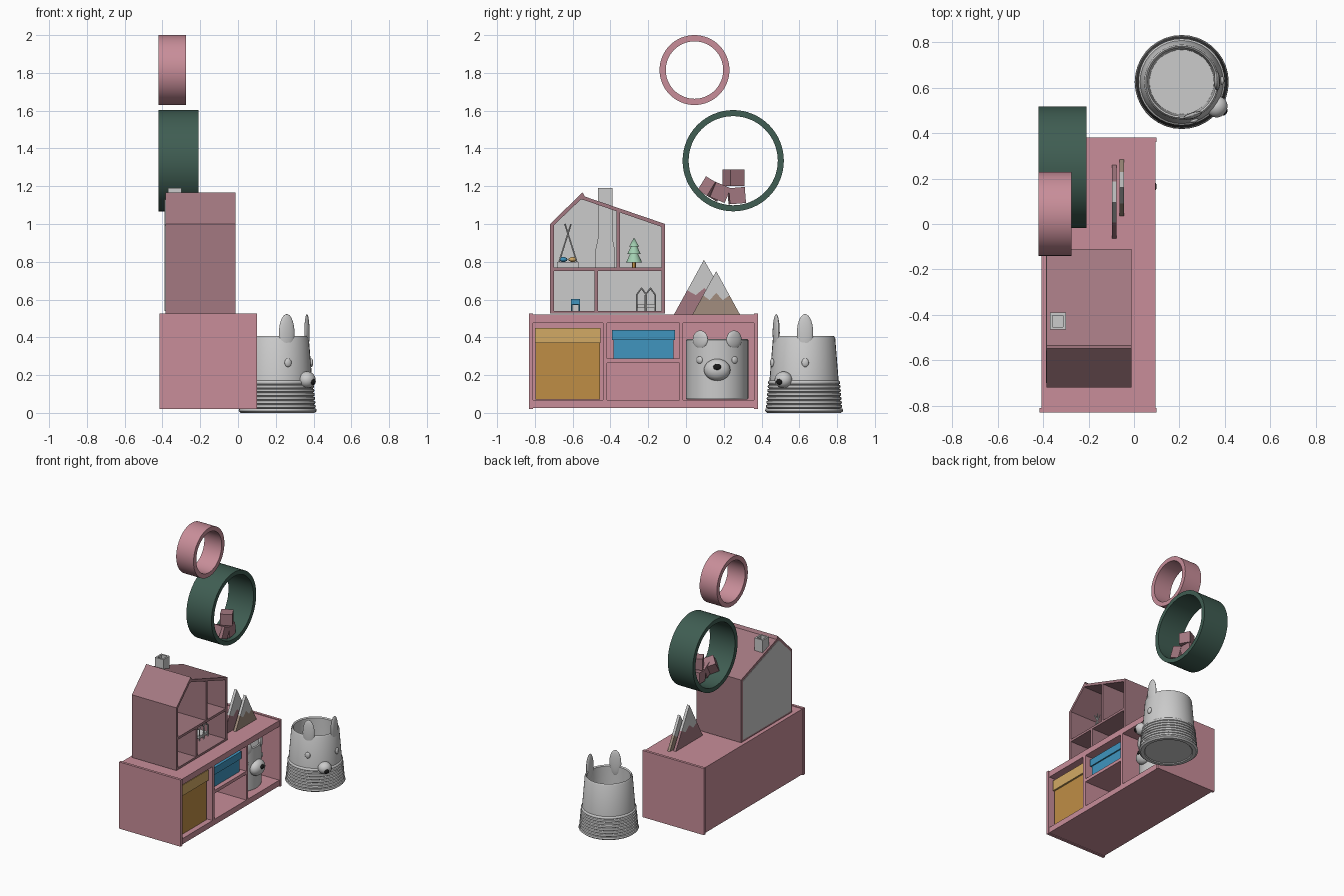
import bpy, bmesh, math
from mathutils import Vector, Matrix

if "Cube" in bpy.data.objects:
    bpy.data.objects.remove(bpy.data.objects["Cube"])


def mat(name, r, g, b):
    m = bpy.data.materials.new(name)
    m.diffuse_color = (r, g, b, 1)
    m.use_nodes = True
    m.node_tree.nodes["Principled BSDF"].inputs["Base Color"].default_value = m.diffuse_color
    return m


PINK = mat("pink", 0.58, 0.27, 0.32)
MAUVE = mat("mauve", 0.37, 0.19, 0.22)
GREEN = mat("dark_green", 0.05, 0.11, 0.085)
OCHRE = mat("ochre", 0.52, 0.27, 0.06)
SAND = mat("sand", 0.65, 0.40, 0.13)
BLUE = mat("blue", 0.05, 0.30, 0.52)
TAN = mat("tan", 0.36, 0.27, 0.21)
LEAF = mat("leaf", 0.36, 0.62, 0.44)
BLACK = mat("black", 0.01, 0.01, 0.01)


def finish(name, bm, m=None):
    bmesh.ops.remove_doubles(bm, verts=bm.verts, dist=1e-5)
    bmesh.ops.recalc_face_normals(bm, faces=bm.faces)
    me = bpy.data.meshes.new(name)
    bm.to_mesh(me)
    bm.free()
    ob = bpy.data.objects.new(name, me)
    bpy.context.collection.objects.link(ob)
    if m:
        me.materials.append(m)
    return ob


def prism(name, pts, x0, x1, m=None, hole=None):
    """Extrude a (y, z) outline along x, optionally with a matching hole."""
    bm = bmesh.new()
    loops = [[[bm.verts.new((x, y, z)) for y, z in p] for x in (x0, x1)]
             for p in ([pts, hole] if hole else [pts])]
    n = len(pts)
    for a, b in loops:
        for i in range(n):
            j = (i + 1) % n
            bm.faces.new((a[i], a[j], b[j], b[i]))
    for k in (0, 1):
        if hole:
            o, h = loops[0][k], loops[1][k]
            for i in range(n):
                j = (i + 1) % n
                bm.faces.new((o[i], o[j], h[j], h[i]))
        else:
            bm.faces.new(loops[0][k])
    return finish(name, bm, m)


def box(name, x, y, z, m=None):
    return prism(name, [(y[0], z[0]), (y[1], z[0]), (y[1], z[1]), (y[0], z[1])], x[0], x[1], m)


def lathe(name, prof, loc, m=None, seg=40):
    bm = bmesh.new()
    rings = []
    for i in range(seg):
        a = 2 * math.pi * i / seg
        rings.append([bm.verts.new((loc[0] + r * math.cos(a), loc[1] + r * math.sin(a), loc[2] + z))
                      for r, z in prof])
    for i in range(seg):
        a, b = rings[i], rings[(i + 1) % seg]
        for k in range(len(prof) - 1):
            bm.faces.new((a[k], b[k], b[k + 1], a[k + 1]))
    return finish(name, bm, m)


def blob(name, loc, size, ang=0, m=None):
    bm = bmesh.new()
    mx = Matrix.Translation(loc) @ Matrix.Rotation(ang, 4, 'Z') @ Matrix.Diagonal((*size, 1))
    bmesh.ops.create_uvsphere(bm, u_segments=24, v_segments=14, radius=1, matrix=mx)
    return finish(name, bm, m)


def rod(name, p, q, r=0.004, m=None):
    p, q = Vector(p), Vector(q)
    d = q - p
    bm = bmesh.new()
    mx = Matrix.Translation((p + q) / 2) @ d.to_track_quat('Z', 'Y').to_matrix().to_4x4()
    bmesh.ops.create_cone(bm, cap_ends=True, segments=8, radius1=r, radius2=r, depth=d.length, matrix=mx)
    return finish(name, bm, m)


def circle(cy, cz, r, n=64):
    return [(cy + r * math.cos(2 * math.pi * i / n), cz + r * math.sin(2 * math.pi * i / n)) for i in range(n)]


# Cabinet
for i, y in enumerate(((-0.83, -0.81), (0.36, 0.38))):
    box(f"cabinet_end_{i}", (-0.415, 0.1), y, (0.02, 0.525), PINK)
CX = (-0.408, 0.094)
box("cabinet_base", CX, (-0.81, 0.36), (0.025, 0.068), PINK)
box("cabinet_top", CX, (-0.81, 0.36), (0.475, 0.52), PINK)
box("cabinet_back", (-0.408, -0.39), (-0.81, 0.36), (0.068, 0.475), PINK)
for i, y in enumerate(((-0.44, -0.417), (-0.035, -0.015))):
    box(f"cabinet_divider_{i}", CX, y, (0.068, 0.475), PINK)
box("cabinet_shelf", CX, (-0.417, -0.035), (0.263, 0.287), PINK)

# Storage boxes with lids
box("ochre_box", (-0.36, 0.055), (-0.797, -0.455), (0.07, 0.375), OCHRE)
box("ochre_lid", (-0.37, 0.068), (-0.80, -0.452), (0.37, 0.45), SAND)
box("blue_box", (-0.36, 0.06), (-0.385, -0.065), (0.288, 0.39), BLUE)
box("blue_lid", (-0.37, 0.07), (-0.393, -0.057), (0.385, 0.44), BLUE)

# Bear bin inside the cabinet
BX, BY = -0.12, 0.165
lathe("bear_bin", [(0, 0), (0.16, 0), (0.165, 0.008), (0.165, 0.315), (0.158, 0.322),
                   (0.15, 0.315), (0.15, 0.02), (0, 0.02)], (BX, BY, 0.07))
blob("bear_muzzle", (BX + 0.165, BY, 0.228), (0.048, 0.07, 0.058))
blob("bear_nose", (BX + 0.208, BY, 0.243), (0.012, 0.021, 0.017), 0, BLACK)
for s in (-1, 1):
    a = s * 0.6
    c, n = math.cos(a), math.sin(a)
    blob("bear_ear", (BX + 0.158 * c, BY + 0.158 * n, 0.388), (0.015, 0.048, 0.048), a)
    blob("bear_eye", (BX + 0.165 * c, BY + 0.165 * n, 0.28), (0.01, 0.019, 0.019), a)

# Standing rope basket: coiled lower wall, plain tapered upper wall
KX, KY = 0.21, 0.625
prof = [(0, 0.006), (0.165, 0.006), (0.17, 0), (0.195, 0), (0.207, 0.01), (0.204, 0.022)]
for i in range(7):
    z, r = 0.024 + i * 0.021, 0.197 - 0.0018 * i
    prof += [(r - 0.004, z), (r + 0.003, z + 0.004), (r + 0.005, z + 0.0105), (r + 0.003, z + 0.017)]
prof += [(0.183, 0.172), (0.165, 0.395), (0.158, 0.408), (0.15, 0.4), (0.15, 0.3), (0.142, 0.03), (0, 0.03)]
lathe("rope_basket", prof, (KX, KY, 0), seg=36)
A0 = math.radians(-35)
c, n = math.cos(A0), math.sin(A0)
blob("basket_muzzle", (KX + 0.19 * c, KY + 0.19 * n, 0.175), (0.045, 0.048, 0.044), A0)
blob("basket_nose", (KX + 0.229 * c, KY + 0.229 * n, 0.165), (0.012, 0.018, 0.017), A0, BLACK)
for s in (-1, 1):
    a = A0 + s * math.radians(37)
    c, n = math.cos(a), math.sin(a)
    blob("basket_ear", (KX + 0.155 * c, KY + 0.155 * n, 0.425), (0.014, 0.043, 0.098), a)
    blob("basket_eye", (KX + 0.178 * c, KY + 0.178 * n, 0.266), (0.01, 0.019, 0.023), a)

# Dolls' house
outer = [(-0.72, 0.525), (-0.72, 1.0), (-0.548, 1.167), (-0.535, 1.145), (-0.11, 1.0), (-0.11, 0.525)]
inner = [(-0.70, 0.54), (-0.70, 0.993), (-0.557, 1.13), (-0.54, 1.127), (-0.13, 0.985), (-0.13, 0.54)]
HX = (-0.385, -0.012)
prism("house_shell", outer, *HX, MAUVE, inner)
prism("house_back", inner, -0.388, -0.378)
box("house_floor", HX, (-0.70, -0.13), (0.752, 0.77), MAUVE)
box("lower_divider", HX, (-0.485, -0.467), (0.54, 0.752), MAUVE)
prism("upper_divider", [(-0.368, 0.77), (-0.35, 0.77), (-0.35, 1.062), (-0.368, 1.068)], *HX, MAUVE)

# Chimney stack and hollow pot
prism("chimney_stack", [(-0.478, 0.77), (-0.378, 0.77), (-0.378, 0.87), (-0.39, 0.93), (-0.39, 1.12),
                        (-0.465, 1.12), (-0.465, 0.93), (-0.478, 0.87)], -0.37, -0.30)
for i, y in enumerate(((-0.465, -0.453), (-0.402, -0.39))):
    box(f"chimney_side_{i}", (-0.37, -0.30), y, (1.10, 1.19))
for i, x in enumerate(((-0.37, -0.358), (-0.312, -0.30))):
    box(f"chimney_face_{i}", x, (-0.453, -0.402), (1.10, 1.19))

# Toy tent bed
TX, TY = -0.19, -0.625
box("tent_base", (TX - 0.055, TX + 0.055), (TY - 0.057, TY + 0.057), (0.77, 0.80))
for sx in (-1, 1):
    for sy in (-1, 1):
        rod("tent_pole", (TX + 0.05 * sx, TY + 0.053 * sy, 0.78), (TX - 0.012 * sx, TY - 0.016 * sy, 1.0))
blob("cushion_sand", (TX + 0.03, TY + 0.025, 0.812), (0.022, 0.022, 0.013), 0, SAND)
blob("cushion_blue", (TX + 0.03, TY - 0.025, 0.812), (0.022, 0.022, 0.013), 0, BLUE)

# Toy tree
tx, ty = -0.19, -0.275
lathe("tree_trunk", [(0, 0), (0.01, 0), (0.01, 0.04), (0, 0.04)], (tx, ty, 0.77), OCHRE, 12)
lathe("tree_crown", [(0, 0.025), (0.043, 0.025), (0.022, 0.07), (0.036, 0.07), (0.017, 0.11),
                     (0.027, 0.11), (0, 0.158)], (tx, ty, 0.77), LEAF, 16)

# Toy chair
for x in (-0.21, -0.17):
    for y in (-0.605, -0.565):
        rod("chair_leg", (x, y, 0.54), (x, y, 0.575), 0.004, BLUE)
box("chair_seat", (-0.215, -0.165), (-0.61, -0.56), (0.57, 0.577), BLUE)
box("chair_back", (-0.215, -0.209), (-0.61, -0.56), (0.577, 0.602), BLUE)

# Toy house-frame bed
for x in (-0.23, -0.14):
    for path in ([(-0.262, 0.54), (-0.262, 0.625), (-0.235, 0.66), (-0.21, 0.625), (-0.21, 0.54)],
                 [(-0.215, 0.54), (-0.215, 0.625), (-0.188, 0.66), (-0.163, 0.625), (-0.163, 0.54)]):
        for p, q in zip(path, path[1:]):
            rod("bed_frame", (x, *p), (x, *q))
for y, z in ((-0.235, 0.66), (-0.188, 0.66), (-0.262, 0.625), (-0.163, 0.625)):
    rod("bed_rail", (-0.23, y, z), (-0.14, y, z))
box("bed_mattress", (-0.23, -0.14), (-0.262, -0.163), (0.555, 0.575))

# Mountain boards: grey peaks on coloured zigzag feet
def mountain(name, y0, py, pz, y1, x, m):
    f = 0.44
    zig = [(y1 + (py - y1) * f, 0.522 + (pz - 0.522) * f)]
    l = (y0 + (py - y0) * f, zig[0][1])
    for k in range(1, 4):
        zig.append((zig[0][0] + (l[0] - zig[0][0]) * k / 4, l[1] + (-0.025 if k % 2 else 0.012)))
    zig.append(l)
    prism(name + "_foot", [(y0, 0.522), (y1, 0.522)] + zig, x, x + 0.02, m)
    prism(name + "_peak", zig + [(py, pz)], x, x + 0.02)


mountain("tall_mountain", -0.063, 0.095, 0.81, 0.26, -0.096, MAUVE)
mountain("small_mountain", 0.035, 0.16, 0.75, 0.285, -0.064, TAN)

# Wall rings
prism("pink_ring", circle(0.045, 1.815, 0.185), -0.42, -0.275, PINK, circle(0.045, 1.815, 0.152))
prism("green_ring", circle(0.25, 1.335, 0.268), -0.42, -0.21, GREEN, circle(0.25, 1.335, 0.236))

# Loose blocks lying in the green ring
for i, (x, y, z, rx, rz) in enumerate(((-0.27, 0.252, 1.245, 0, 0.5), (-0.28, 0.268, 1.15, 0.08, 0.1),
                                       (-0.27, 0.178, 1.168, -0.4, 0.1), (-0.30, 0.135, 1.185, -0.55, 0.75))):
    bm = bmesh.new()
    mx = Matrix.Translation((x, y, z)) @ Matrix.Rotation(rx, 4, 'X') @ Matrix.Rotation(rz, 4, 'Z')
    bmesh.ops.create_cube(bm, size=0.085, matrix=mx)
    finish(f"block_{i}", bm, MAUVE)

# Smooth shading with crisp edges
bpy.ops.object.select_all(action='SELECT')
bpy.context.view_layer.objects.active = bpy.data.objects["rope_basket"]
bpy.ops.object.shade_smooth_by_angle()
